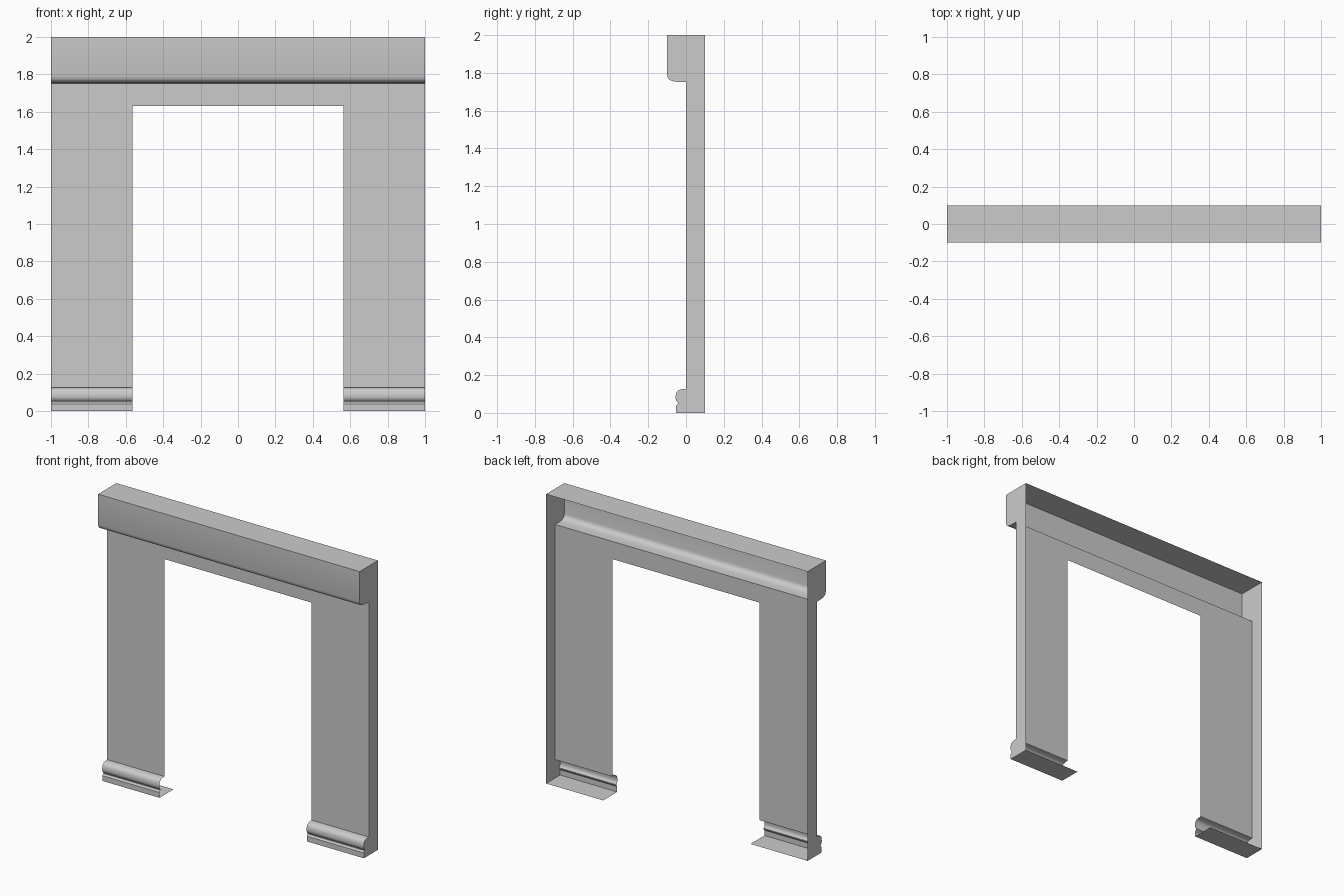
import bpy
import bmesh

if "Cube" in bpy.data.objects:
    bpy.data.objects.remove(bpy.data.objects["Cube"])

HALF, OPEN, HEAD = 1.0, 0.563, 1.63
BACK = 0.1

# Cross-section pieces as (y, z), running from the floor up the front to the top
base = [(BACK, 0), (-0.053, 0), (-0.053, 0.037), (-0.049, 0.042), (-0.043, 0.048),
        (-0.043, 0.054), (-0.048, 0.06), (-0.053, 0.067), (-0.055, 0.078), (-0.054, 0.097),
        (-0.049, 0.111), (-0.039, 0.12), (-0.022, 0.125), (0, 0.127)]
pilaster = [(0, 0.127), (0, HEAD)]
lintel = [(0, HEAD), (0, 1.752)]
crown = [(0, 1.752), (-0.05, 1.753), (-0.073, 1.757), (-0.088, 1.764), (-0.096, 1.773),
         (-0.1, 1.79), (-0.1, 2), (BACK, 2)]


def finish(name, bm):
    mesh = bpy.data.meshes.new(name)
    bm.to_mesh(mesh)
    bm.free()
    obj = bpy.data.objects.new(name, mesh)
    bpy.context.collection.objects.link(obj)
    bpy.ops.object.select_all(action='DESELECT')
    obj.select_set(True)
    bpy.context.view_layer.objects.active = obj
    bpy.ops.object.shade_smooth_by_angle(angle=0.6)


def sheet(name, profile, x0, x1):
    """Open moulding surface: the profile swept from x0 to x1."""
    bm = bmesh.new()
    rows = [[bm.verts.new((x, y, z)) for x in (x0, x1)] for y, z in profile]
    for a, b in zip(rows, rows[1:]):
        bm.faces.new((a[0], a[1], b[1], b[0]))
    finish(name, bm)


def end_panel(name, x):
    """Flat outer side filling the whole cross-section."""
    outline = base + pilaster[1:] + lintel[1:] + crown[1:]
    bm = bmesh.new()
    face = bm.faces.new([bm.verts.new((x, y, z)) for y, z in outline])
    face.normal_update()
    if face.normal.x * x < 0:
        face.normal_flip()
    finish(name, bm)


# Legs with moulded bases and outer side panels; back and jambs stay open
for side, x0, x1 in (("left", -HALF, -OPEN), ("right", OPEN, HALF)):
    sheet(side + "_base", base, x0, x1)
    sheet(side + "_pilaster", pilaster, x0, x1)
    end_panel(side + "_end_panel", -HALF if side == "left" else HALF)

# Lintel over the opening, split at the leg edges, and the projecting crown
for name, x0, x1 in (("left", -HALF, -OPEN), ("middle", -OPEN, OPEN), ("right", OPEN, HALF)):
    sheet(name + "_lintel", lintel, x0, x1)
sheet("crown", crown, -HALF, HALF)
